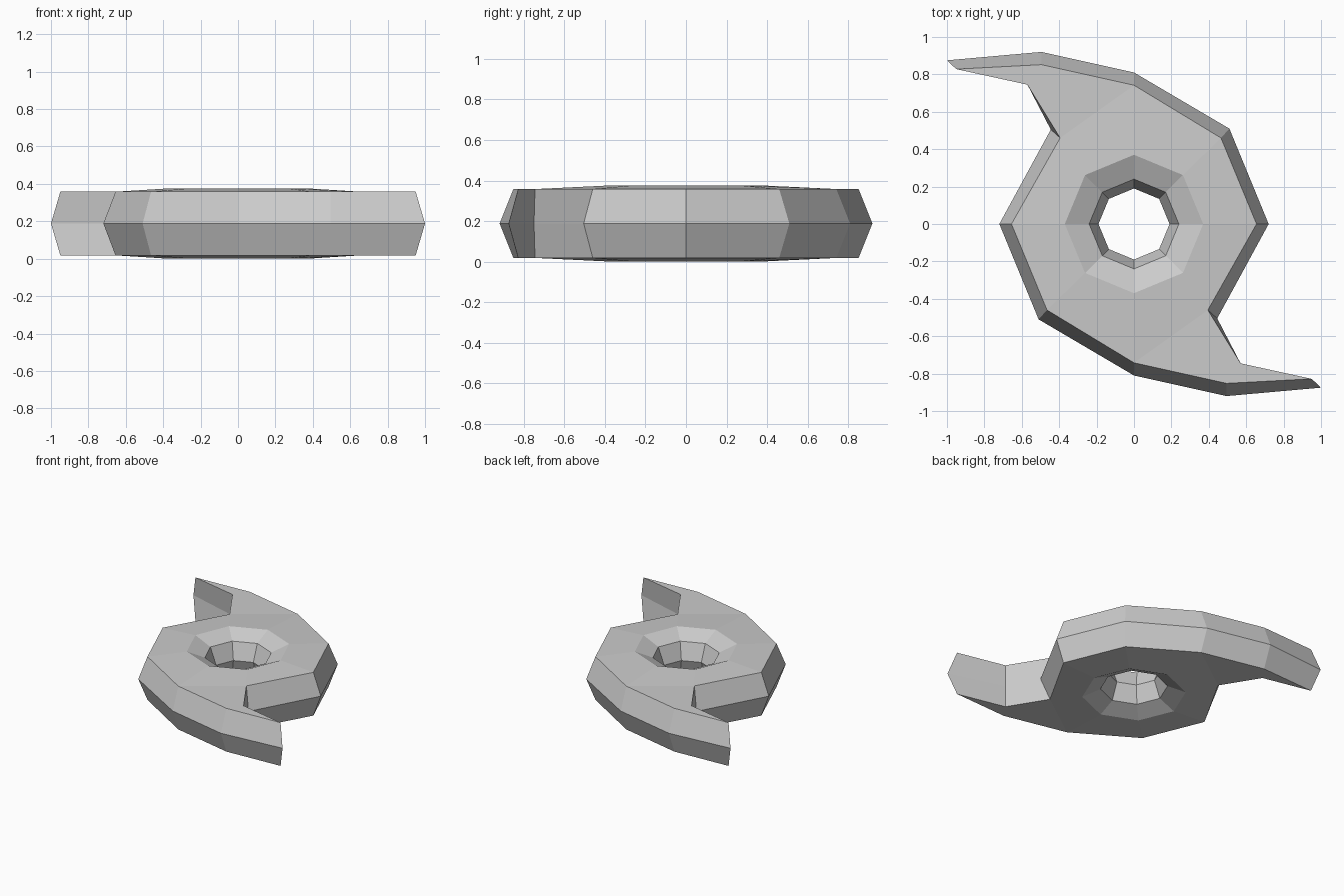
import bpy, bmesh, math

if "Cube" in bpy.data.objects:
    bpy.data.objects.remove(bpy.data.objects["Cube"])

MID = 0.188          # half the thickness
# half outlines (the other half is a 180 degree turn): rim edge at mid height, and flat-face edge
MID_HALF = [(0.72, 0), (0.51, 0.51), (0, 0.81), (-0.495, 0.92), (-1.0, 0.875),
            (-0.565, 0.75), (-0.445, 0.505)]
TOP_HALF = [(0.655, 0), (0.465, 0.46), (0, 0.742), (-0.495, 0.852), (-0.95, 0.828),
            (-0.57, 0.745), (-0.395, 0.46)]


def full(half):
    return half + [(-x, -y) for x, y in half]


def octagon(r):
    return [(r * math.cos(i * math.pi / 4), r * math.sin(i * math.pi / 4)) for i in range(8)]


bm = bmesh.new()


def loop(points, h, side):
    return [bm.verts.new((x, y, MID + side * h)) for x, y in points]


def bridge(a, b):
    for i in range(len(a)):
        j = (i + 1) % len(a)
        bm.faces.new((a[i], a[j], b[j], b[i]))


for side in (1, -1):
    bore = loop(octagon(0.19), 0, side)
    lip = loop(octagon(0.24), 0.13, side)
    dish = loop(octagon(0.37), MID, side)
    edge = loop(full(TOP_HALF), 0.17, side)
    rim = loop(full(MID_HALF), 0, side)
    # bore, dished recess and bevelled rim
    bridge(bore, lip)
    bridge(lip, dish)
    bridge(edge, rim)
    # flat face around the recess
    body = [edge[i + k] for k in (0, 7) for i in (0, 1, 2, 6)]
    bridge(dish, body)
    # hooked blades
    for k in (0, 7):
        bm.faces.new([edge[k + i] for i in (2, 3, 5, 6)])
        bm.faces.new([edge[k + i] for i in (3, 4, 5)])

bmesh.ops.remove_doubles(bm, verts=bm.verts[:], dist=0.0005)
bmesh.ops.recalc_face_normals(bm, faces=bm.faces[:])
mesh = bpy.data.meshes.new("hooked_disc")
bm.to_mesh(mesh)
bm.free()
obj = bpy.data.objects.new("hooked_disc", mesh)
bpy.context.collection.objects.link(obj)
